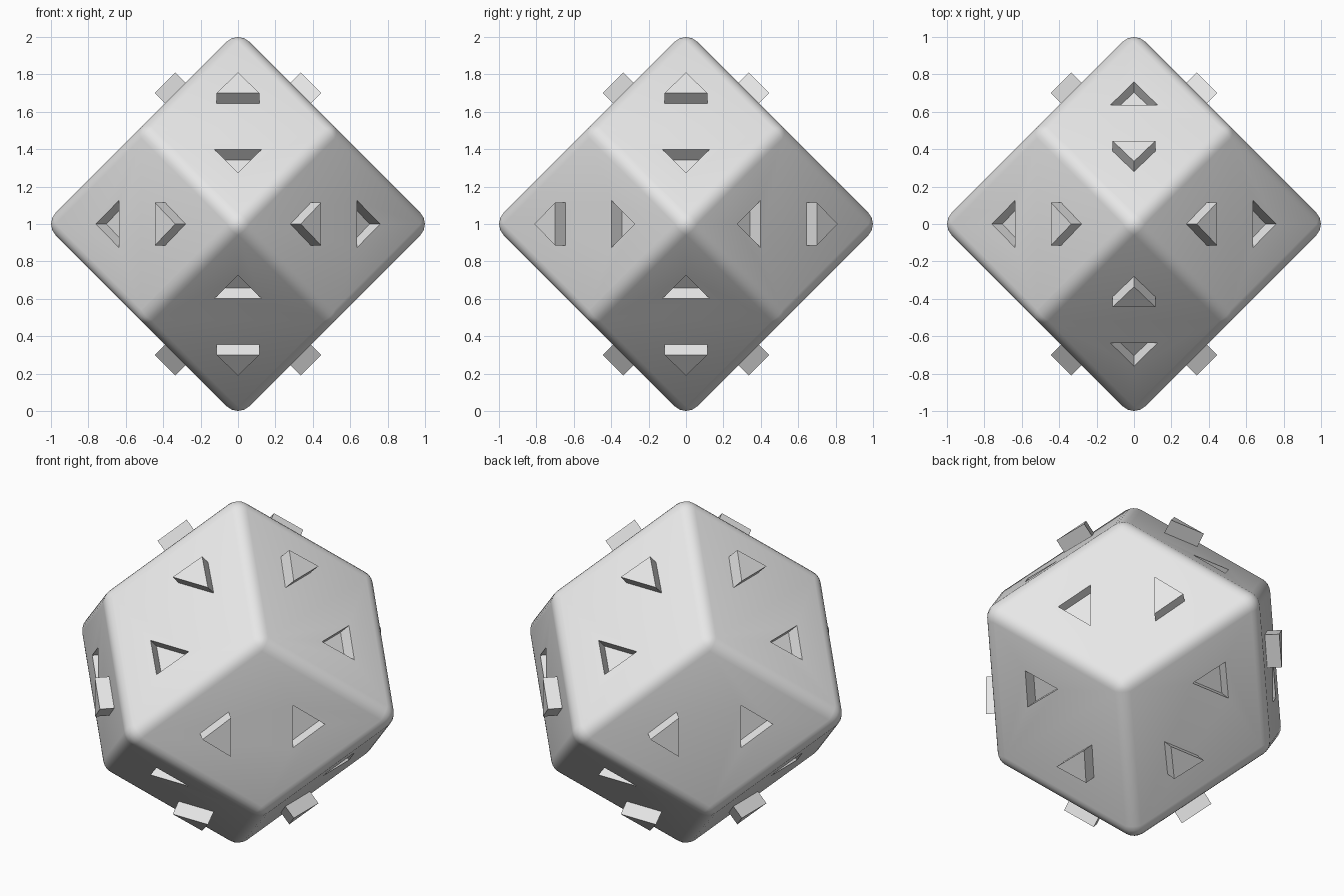
import bpy, bmesh
from itertools import product
from mathutils import Vector
from mathutils.bvhtree import BVHTree

cube = bpy.data.objects.get("Cube")
if cube:
    bpy.data.objects.remove(cube, do_unlink=True)

SIZE = 1.035      # sharp corner distance of the solid
RADIUS = 0.085    # edge rounding
CENTRE = Vector((0, 0, 1))
AXES = [Vector((1, 0, 0)), Vector((0, 1, 0)), Vector((0, 0, 1))]

grey = bpy.data.materials.new("light grey plastic")
grey.use_nodes = True
grey.diffuse_color = (0.8, 0.8, 0.8, 1)
grey.node_tree.nodes["Principled BSDF"].inputs["Base Color"].default_value = (0.8, 0.8, 0.8, 1)


def rhombic_solid(size):
    bm = bmesh.new()
    for axis in AXES:
        for s in (-1, 1):
            bm.verts.new(axis * s * size)
    for corner in product((-1, 1), repeat=3):
        bm.verts.new(Vector(corner) * size / 2)
    bmesh.ops.convex_hull(bm, input=bm.verts[:])
    bmesh.ops.dissolve_limit(bm, angle_limit=0.02, verts=bm.verts[:], edges=bm.edges[:])
    bmesh.ops.recalc_face_normals(bm, faces=bm.faces[:])
    return bm


def make_object(name, bm):
    bmesh.ops.recalc_face_normals(bm, faces=bm.faces[:])
    bmesh.ops.translate(bm, verts=bm.verts[:], vec=CENTRE)
    mesh = bpy.data.meshes.new(name)
    bm.to_mesh(mesh)
    bm.free()
    mesh.materials.append(grey)
    obj = bpy.data.objects.new(name, mesh)
    bpy.context.collection.objects.link(obj)
    return obj


def triangle_prism(bm, a, b, w, base, apex, half, low, high):
    """Triangle lying on the face between axes a and b, pointing along a - b."""
    verts = []
    for level in (low, high):
        for d, side in ((base, -half), (base, half), (apex, 0)):
            verts.append(bm.verts.new(a * (level + d) / 2 + b * (level - d) / 2 + w * side))
    bmesh.ops.convex_hull(bm, input=verts)


# Rounded twelve-sided body
body_bm = rhombic_solid(SIZE)
bmesh.ops.bevel(body_bm, geom=body_bm.edges[:], offset=RADIUS * 0.577, offset_type='OFFSET',
                segments=4, profile=0.5, affect='EDGES')
core = rhombic_solid(SIZE - RADIUS * 2 ** 0.5)
tree = BVHTree.FromBMesh(core)
for v in body_bm.verts:
    near = tree.find_nearest(v.co)[0]
    v.co = near + (v.co - near).normalized() * RADIUS
core.free()
body = make_object("rounded_body", body_bm)

# One raised peg and one matching pocket on each face
pegs, pockets = bmesh.new(), bmesh.new()
for i, j, k in ((2, 1, 0), (2, 0, 1), (1, 0, 2)):
    for s, t in product((-1, 1), repeat=2):
        a, b, w = AXES[i] * s, AXES[j] * t, AXES[k]
        triangle_prism(pegs, a, b, w, 0.255, 0.475, 0.115, 1.0, 1.145)
        triangle_prism(pockets, a, b, w, -0.24, -0.485, 0.125, 0.925, 1.1)
make_object("triangle_pegs", pegs)
cutter = make_object("pocket_cutter", pockets)
cutter.hide_render = True

cut = body.modifiers.new("pockets", 'BOOLEAN')
cut.operation = 'DIFFERENCE'
cut.solver = 'EXACT'
cut.object = cutter
bpy.ops.object.select_all(action='DESELECT')
body.select_set(True)
bpy.context.view_layer.objects.active = body
bpy.ops.object.modifier_apply(modifier=cut.name)
bpy.data.objects.remove(cutter, do_unlink=True)
bpy.ops.object.shade_smooth_by_angle(angle=0.6)
